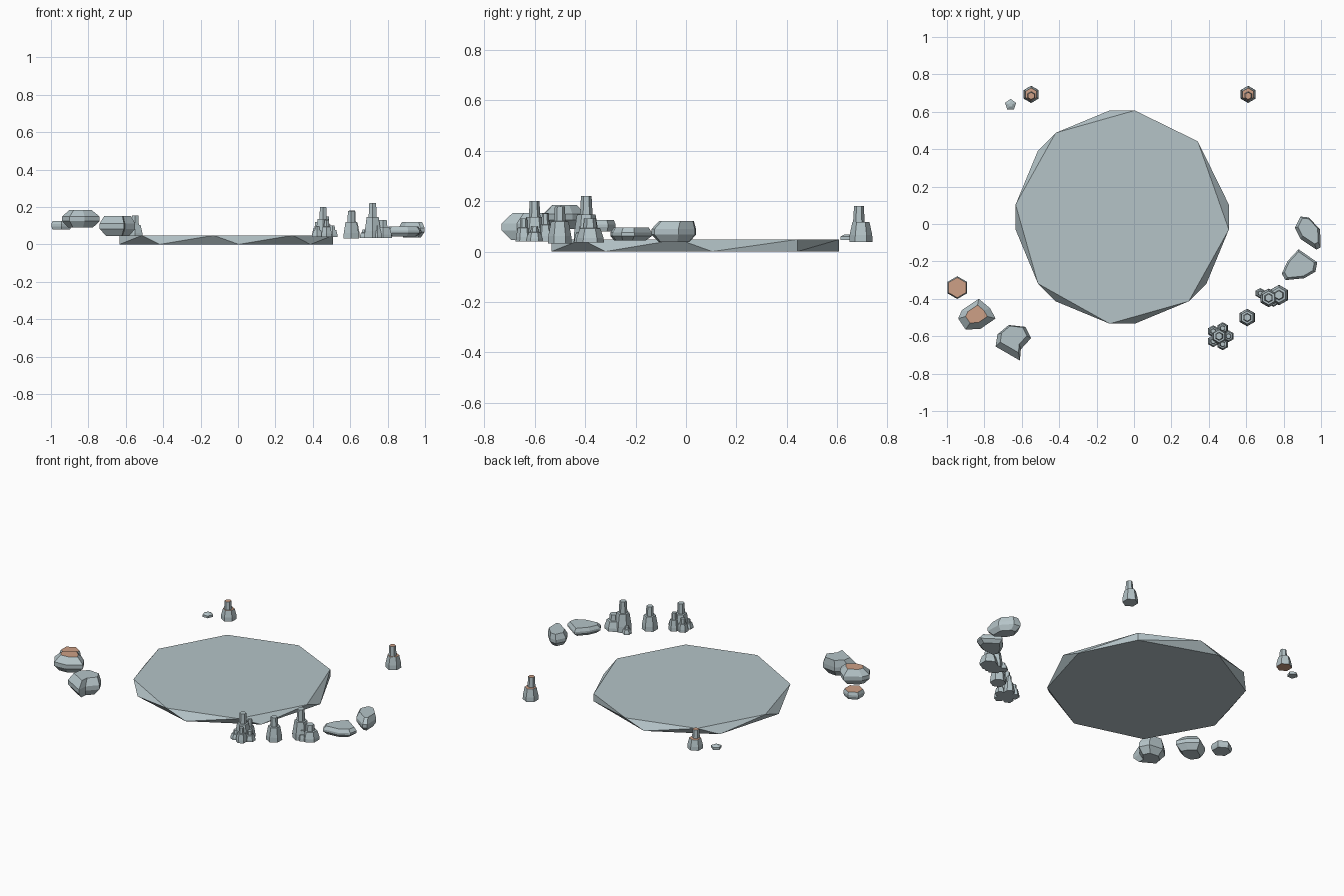
import bpy, bmesh, math

if "Cube" in bpy.data.objects:
    bpy.data.objects.remove(bpy.data.objects["Cube"])


def material(name, rgb):
    m = bpy.data.materials.new(name)
    m.diffuse_color = (*rgb, 1)
    m.use_nodes = True
    m.node_tree.nodes["Principled BSDF"].inputs["Base Color"].default_value = m.diffuse_color
    return m


STONE = material("grey stone", (0.46, 0.55, 0.575))
CLAY = material("terracotta", (0.61, 0.35, 0.24))


def finish(name, bm, clay_rule=None):
    """Turn a bmesh into an object; faces matching the rule become terracotta."""
    bmesh.ops.recalc_face_normals(bm, faces=bm.faces)
    bm.normal_update()
    for f in bm.faces:
        if clay_rule and clay_rule(f):
            f.material_index = 1
    me = bpy.data.meshes.new(name)
    bm.to_mesh(me)
    bm.free()
    me.materials.append(STONE)
    me.materials.append(CLAY)
    bpy.context.collection.objects.link(bpy.data.objects.new(name, me))


def add_loft(bm, outline, levels):
    """Stack scaled copies of an outline; level = (z, scale, shift y)."""
    n = len(outline)
    cx = sum(p[0] for p in outline) / n
    cy = sum(p[1] for p in outline) / n
    rings = [[bm.verts.new((cx + (x - cx) * s, cy + (y - cy) * s + dy, z))
              for x, y in outline] for z, s, dy in levels]
    for a, b in zip(rings, rings[1:]):
        for i in range(n):
            j = (i + 1) % n
            bm.faces.new((a[i], a[j], b[j], b[i]))
    bm.faces.new(rings[0][::-1])
    bm.faces.new(rings[-1])


def polar(x, y, r, n, turn=0.0):
    return [(x + r * math.cos(turn + k * math.tau / n),
             y + r * math.sin(turn + k * math.tau / n)) for k in range(n)]


def add_spire(bm, x, y, r, z0, z1, ledge=0.6, dy=0):
    """Tapered hexagonal base with a narrower column on top."""
    h = z1 - z0
    zl = z0 + h * ledge
    add_loft(bm, polar(x, y, r, 6, math.pi / 6), [
        (z0, 1, 0), (z0 + h * 0.2, 0.97, 0), (zl, 0.74, 0),
        (zl + 0.001, 0.5, dy), (z1, 0.42, dy)])


def boulder(name, outline, z0, z1, base, cap, dy=0, rule=None):
    """Rounded stone: narrow base, two full-width rings, smaller cap."""
    h = z1 - z0
    bm = bmesh.new()
    add_loft(bm, outline, [(z0, base, 0), (z0 + h * .36, 1, 0),
                           (z0 + h * .62, 1, 0), (z1, cap, dy)])
    finish(name, bm, rule)


def up(f):
    return f.normal.z > 0.9


def up_or_down(f):
    return abs(f.normal.z) > 0.9


# Faceted floor slab: two octagons twisted apart, sharing one corner at 45 degrees
bm = bmesh.new()
for z, twist in ((0.048, -6.7), (0, 6.7)):
    ring = polar(-.063, .037, .574, 8, math.radians(twist))
    ring[1] = (.341, .442)
    for x, y in ring:
        bm.verts.new((x, y, z))
bmesh.ops.convex_hull(bm, input=bm.verts)
bmesh.ops.dissolve_limit(bm, angle_limit=0.02, verts=bm.verts, edges=bm.edges)
finish("floor_slab", bm)

# Boulders on the left
boulder("small_left_boulder", polar(-.945, -.34, .061, 6, math.pi / 6),
        .08, .125, .9, .88, 0, up)
boulder("middle_left_boulder",
        [(-.83, -.4), (-.77, -.45), (-.74, -.505), (-.82, -.56),
         (-.9, -.565), (-.94, -.505), (-.92, -.46)], .09, .185, .66, .58, .005, up)
boulder("front_left_boulder",
        [(-.67, -.54), (-.58, -.55), (-.55, -.61), (-.605, -.67),
         (-.61, -.73), (-.74, -.655), (-.73, -.59)], .045, .152, .65, .75, .015)

# Boulders on the right
boulder("back_right_boulder",
        [(.89, .04), (.935, .035), (.995, -.03), (.998, -.125),
         (.975, -.137), (.89, -.08), (.86, -.02)], .037, .12, .68, .78, .01)
boulder("flat_right_boulder",
        [(.88, -.135), (.98, -.205), (.97, -.255), (.91, -.29),
         (.81, -.30), (.79, -.265), (.82, -.2)], .043, .095, .75, .84, .003)

# Pebble at the back
boulder("pebble", polar(-.66, .638, .031, 5, math.pi / 2), .045, .068, 1, .4)

# Back pillars with terracotta tops and ledges
for name, x, z1, rule in (("back_right_pillar", .61, .18, up),
                          ("back_left_pillar", -.55, .155, up_or_down)):
    bm = bmesh.new()
    add_spire(bm, x, .693, .046, .038, z1, .55, -.008)
    finish(name, bm, rule)

# Front spire cluster: one tall column ringed by five shorter ones
bm = bmesh.new()
add_spire(bm, .455, -.6, .046, .04, .2)
for (x, y), z1 in zip(polar(.46, -.6, .045, 5), (.1, .15, .12, .095, .13)):
    add_spire(bm, x, y, .032, .04, z1)
finish("front_spire_cluster", bm)

# Single spire
bm = bmesh.new()
add_spire(bm, .605, -.5, .047, .032, .178)
finish("single_spire", bm)

# Tall spire cluster
bm = bmesh.new()
add_spire(bm, .72, -.395, .05, .035, .22)
add_spire(bm, .775, -.38, .055, .035, .13)
add_spire(bm, .675, -.37, .028, .035, .08)
add_spire(bm, .745, -.415, .028, .035, .1)
finish("tall_spire_cluster", bm)
